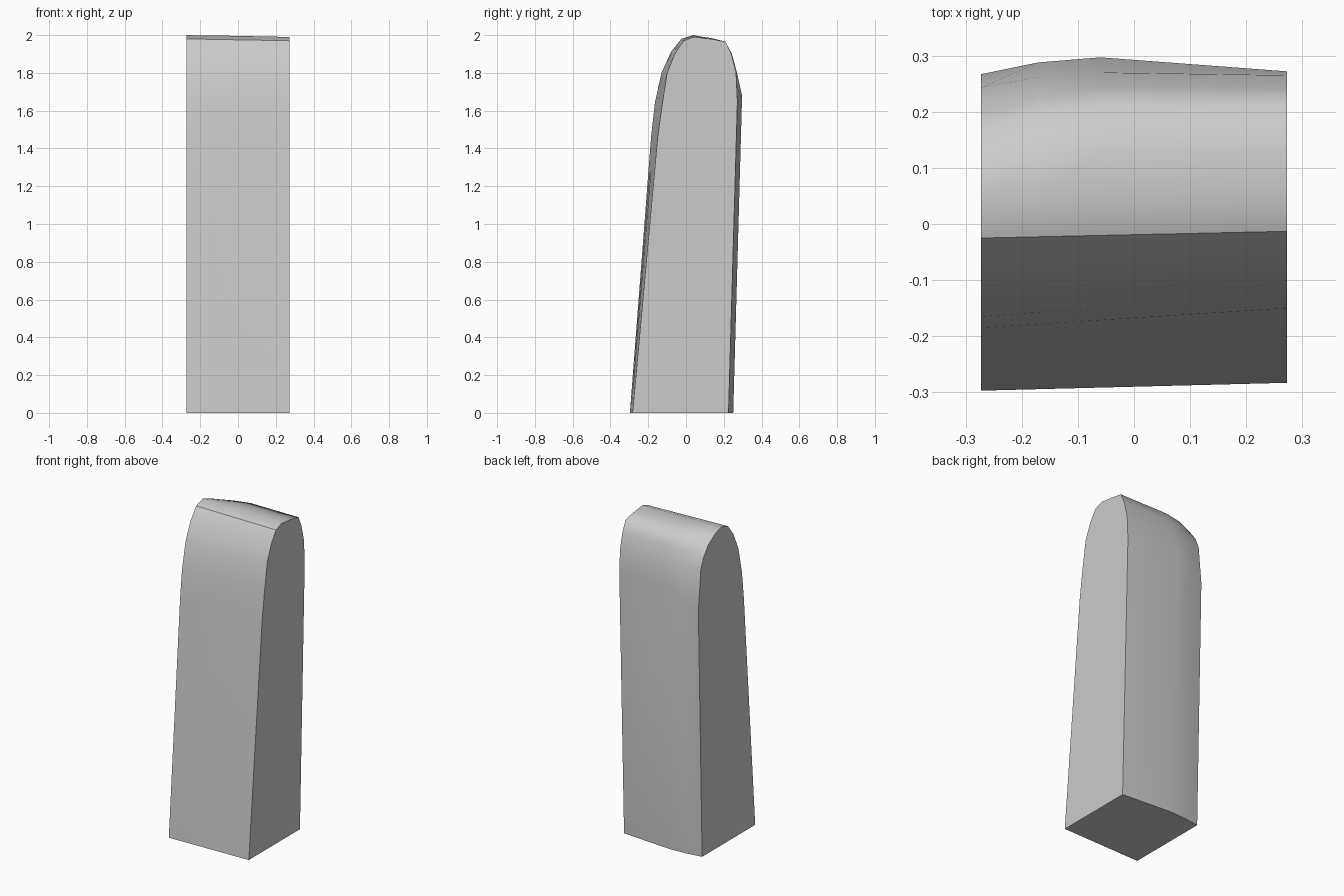
import bpy
import bmesh
from mathutils import Vector

default_cube = bpy.data.objects.get("Cube")
if default_cube:
    bpy.data.objects.remove(default_cube, do_unlink=True)

HALF_WIDTH = 0.273
CREST = 6       # profile point on the ridge of the rounded top
TOP_CREASE = 5  # profile point where the front face breaks sharply


def profile(points):
    """Side profile as (y, z) vectors, front bottom over the top to back bottom."""
    return [Vector(p) for p in points]


def blend(first, second, factor):
    return [a.lerp(b, factor) for a, b in zip(first, second)]


# Side profiles of the two flat ends
right_end = profile([
    (-.297, 0), (-.185, 1.46), (-.165, 1.64), (-.13, 1.8), (-.08, 1.91),
    (-.025, 1.98), (.04, 2), (.1, 1.98), (.17, 1.935), (.215, 1.875),
    (.243, 1.81), (.267, 1.56), (.23, 0)])
left_end = profile([
    (-.283, 0), (-.15, 1.46), (-.125, 1.64), (-.1, 1.8), (-.06, 1.9),
    (-.013, 1.97), (.04, 1.99), (.13, 1.98), (.21, 1.965), (.24, 1.9),
    (.265, 1.8), (.272, 1.65), (.225, 0)])

# Bulging back between the ends
bulge_x = -.06
bulge_back = profile([
    (.04, 1.997), (.13, 1.985), (.21, 1.965), (.243, 1.9), (.27, 1.8),
    (.297, 1.68), (.25, 0)])
across = (bulge_x + HALF_WIDTH) / (2 * HALF_WIDTH)
bulge = blend(right_end, left_end, across)[:CREST] + bulge_back

# The back curves more strongly near the right end
shoulder_x = -.17
across = (shoulder_x + HALF_WIDTH) / (2 * HALF_WIDTH)
shoulder = (blend(right_end, left_end, across)[:CREST]
            + blend(right_end, bulge, .7)[CREST:])

sections = [(-HALF_WIDTH, right_end), (shoulder_x, shoulder),
            (bulge_x, bulge), (HALF_WIDTH, left_end)]

# Loft the sections into a closed solid
bm = bmesh.new()
rings = [[bm.verts.new((x, p.x, p.y)) for p in points] for x, points in sections]
for ring, following in zip(rings, rings[1:]):
    for i in range(len(ring)):
        j = (i + 1) % len(ring)
        bm.faces.new((ring[i], ring[j], following[j], following[i]))
bm.faces.new(rings[0])
bm.faces.new(rings[-1])
bmesh.ops.recalc_face_normals(bm, faces=bm.faces[:])

# Smooth shading with hard edges round the ends, the base and the top crease
creased = {ring[TOP_CREASE] for ring in rings}
for face in bm.faces:
    face.smooth = True
for edge in bm.edges:
    flat_end = any(abs(f.normal.x) > .9 for f in edge.link_faces)
    base = any(f.normal.z < -.9 for f in edge.link_faces)
    crease = all(v in creased for v in edge.verts)
    edge.smooth = not (flat_end or base or crease)

mesh = bpy.data.meshes.new("rounded_block")
bm.to_mesh(mesh)
bm.free()

# Plain grey
grey = bpy.data.materials.new("light_grey")
grey.use_nodes = True
colour = (.6, .6, .6, 1)
grey.diffuse_color = colour
grey.node_tree.nodes["Principled BSDF"].inputs["Base Color"].default_value = colour
mesh.materials.append(grey)

block = bpy.data.objects.new("rounded_block", mesh)
bpy.context.collection.objects.link(block)
